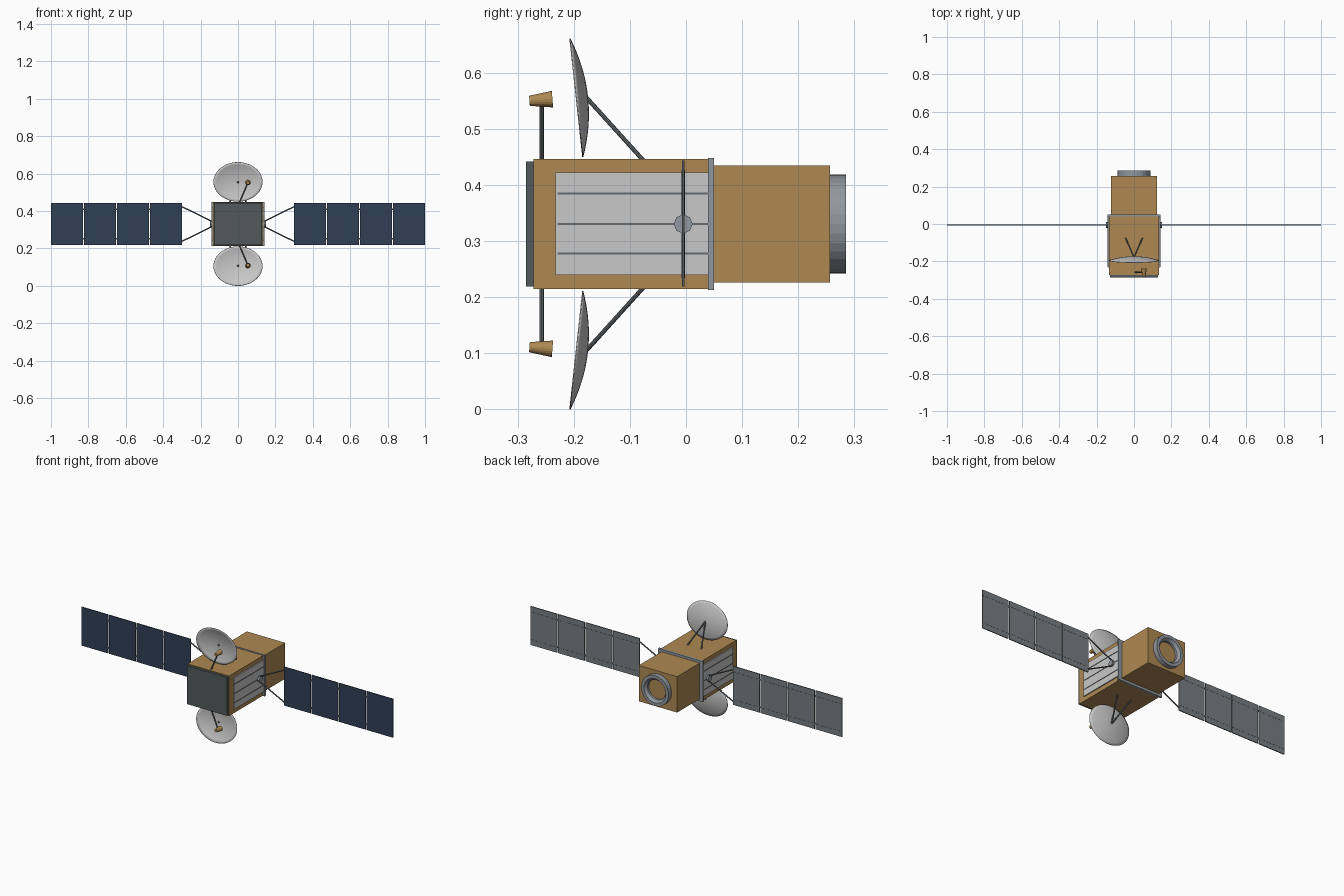
import bpy, bmesh, math
from mathutils import Vector

if "Cube" in bpy.data.objects:
    bpy.data.objects.remove(bpy.data.objects["Cube"], do_unlink=True)

Z0 = 0.3305  # height of the body axis


def material(name, rgb):
    m = bpy.data.materials.new(name)
    m.use_nodes = True
    m.diffuse_color = (*rgb, 1)
    m.node_tree.nodes["Principled BSDF"].inputs["Base Color"].default_value = (*rgb, 1)
    return m


GOLD = material("gold foil", (0.42, 0.25, 0.085))
WHITE = material("light grey", (0.58, 0.58, 0.58))
DARK = material("dark grey", (0.085, 0.1, 0.105))
STEEL = material("steel grey", (0.28, 0.31, 0.34))
STRUT = material("strut grey", (0.13, 0.15, 0.16))
BACK = material("panel back grey", (0.19, 0.21, 0.22))
NAVY = material("solar navy", (0.03, 0.05, 0.09))


def finish(name, bm, *mats):
    bmesh.ops.recalc_face_normals(bm, faces=bm.faces)
    me = bpy.data.meshes.new(name)
    bm.to_mesh(me)
    bm.free()
    for m in mats:
        me.materials.append(m)
    ob = bpy.data.objects.new(name, me)
    bpy.context.collection.objects.link(ob)
    return ob


def box(name, x, y, z, *mats):
    """Box from (min, max) pairs; z is measured from the body axis."""
    bm = bmesh.new()
    bmesh.ops.create_cube(bm, size=1)
    for v in bm.verts:
        v.co = [lo + (hi - lo) * (c + 0.5) for c, (lo, hi) in zip(v.co, (x, y, z))]
        v.co.z += Z0
    return finish(name, bm, *mats)


def rod(name, a, b, r, mat, r2=None, sides=10):
    """Straight rod or cone between two points."""
    a, b = Vector(a), Vector(b)
    bm = bmesh.new()
    bmesh.ops.create_cone(bm, cap_ends=True, segments=sides, radius1=r,
                          radius2=r if r2 is None else r2, depth=(b - a).length)
    turn = (b - a).to_track_quat('Z', 'Y')
    for v in bm.verts:
        v.co = turn @ v.co + (a + b) / 2 + Vector((0, 0, Z0))
    return finish(name, bm, mat)


# Body: equipment box, collar, propulsion box and front plate
box("equipment_box", (-0.133, 0.133), (-0.272, 0.045), (-0.116, 0.116), GOLD)
box("collar", (-0.143, 0.143), (0.039, 0.05), (-0.118, 0.118), STEEL)
box("propulsion_box", (-0.123, 0.123), (0.045, 0.257), (-0.104, 0.104), GOLD)
box("front_plate", (-0.129, 0.129), (-0.285, -0.272), (-0.111, 0.111), DARK)

# Rear ring, turned from a rectangular profile with a chamfered bore
bm = bmesh.new()
profile = [(0.088, 0.25), (0.088, 0.285), (0.07, 0.285), (0.058, 0.27), (0.058, 0.25)]
loops = [[bm.verts.new((r * math.cos(t), y, Z0 + r * math.sin(t))) for r, y in profile]
         for t in (math.tau * i / 32 for i in range(32))]
for i, a in enumerate(loops):
    b = loops[(i + 1) % 32]
    for j in range(len(profile)):
        k = (j + 1) % len(profile)
        bm.faces.new((a[j], a[k], b[k], b[j]))
finish("rear_ring", bm, STEEL)


def span(s, a, b):
    return tuple(sorted((s * a, s * b)))


# Sides: radiators, yokes and solar wings
for s, side in ((1, "left"), (-1, "right")):
    box(f"{side}_radiator", span(s, 0.13, 0.139), (-0.233, 0.042), (-0.091, 0.092), WHITE)
    for z in (-0.053, 0, 0.054):
        box(f"{side}_heat_pipe", span(s, 0.138, 0.141), (-0.229, 0.039),
            (z - 0.0018, z + 0.0018), STRUT)
    rod(f"{side}_hub", (s * 0.135, -0.005, 0), (s * 0.151, -0.005, 0), 0.017, STEEL, sides=8)
    for u in (1, -1):
        rod(f"{side}_yoke_arm", (s * 0.14, -0.005, u * 0.014),
            (s * 0.302, -0.005, u * 0.094), 0.0036, STRUT)

    # Four panels per wing: cells in front, plain back, dark rim
    width, pitch = 0.1705, 0.1765
    for i in range(4):
        x = 0.3 + i * pitch
        panel = box(f"{side}_solar_panel", span(s, x, x + width), (-0.0075, -0.0025),
                    (-0.111, 0.113), NAVY, BACK, DARK)
        for f in panel.data.polygons:
            f.material_index = 0 if f.normal.y < -0.5 else 1 if f.normal.y > 0.5 else 2
        for z in (-0.08, 0.08):
            box(f"{side}_back_rail", span(s, x, x + width), (-0.0026, -0.002),
                (z - 0.001, z + 0.001), DARK)
            if i < 3:
                box(f"{side}_hinge", span(s, x + width, x + pitch), (-0.007, -0.003),
                    (z - 0.004, z + 0.004), DARK)

# Top and bottom antennas
for u, place in ((1, "top"), (-1, "bottom")):
    # Elliptical bowl, tipped forward at the outer edge
    centre, up, axis = Vector((-0.1955, 0.225)), Vector((-0.0115, 0.1055)), Vector((0.994, 0.109))

    def bowl(r, t):
        p = centre + up * (r * math.sin(t)) + axis * (0.02 * (1 - r * r))
        return (0.131 * r * math.cos(t), p.x, Z0 + u * p.y)

    bm = bmesh.new()
    n, steps = 48, 8
    tip = bm.verts.new(bowl(0, 0))
    rings = [[bm.verts.new(bowl(k / steps, math.tau * i / n)) for i in range(n)]
             for k in range(1, steps + 1)]
    for i in range(n):
        j = (i + 1) % n
        bm.faces.new((tip, rings[0][i], rings[0][j]))
        for a, b in zip(rings, rings[1:]):
            bm.faces.new((a[i], b[i], b[j], a[j]))
    dish = finish(f"{place}_dish", bm, WHITE)
    solid = dish.modifiers.new("thickness", 'SOLIDIFY')
    solid.thickness = 0.002
    solid.offset = 0
    bpy.ops.object.select_all(action='DESELECT')
    dish.select_set(True)
    bpy.context.view_layer.objects.active = dish
    bpy.ops.object.shade_smooth_by_angle(angle=math.radians(35))

    # Rear struts, feed boom and horn
    for s in (1, -1):
        rod(f"{place}_dish_strut", (0, -0.178, u * 0.226), (s * 0.046, -0.073, u * 0.11),
            0.004, STRUT)
    rod(f"{place}_feed_boom", (0.006, -0.2575, u * 0.11), (0.05, -0.2575, u * 0.214),
        0.0042, STRUT)
    rod(f"{place}_feed_horn", (0.053, -0.279, u * 0.2195), (0.053, -0.238, u * 0.2225),
        0.009, GOLD, r2=0.0148, sides=20)
